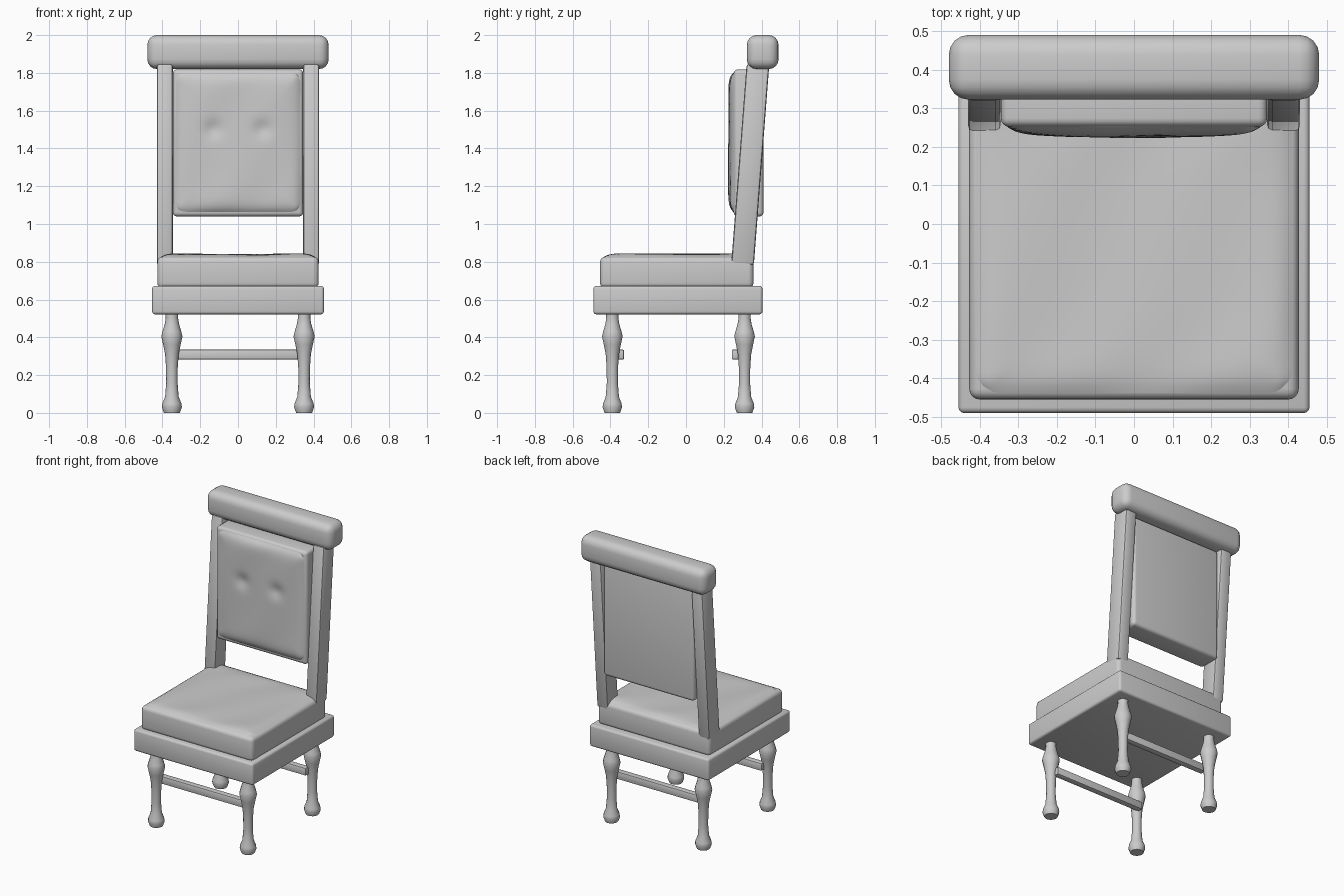
import bpy, bmesh, math
from mathutils import Matrix, Vector

if "Cube" in bpy.data.objects:
    bpy.data.objects.remove(bpy.data.objects["Cube"])


def finish(bm, name, angle=35):
    bmesh.ops.recalc_face_normals(bm, faces=bm.faces)
    me = bpy.data.meshes.new(name)
    bm.to_mesh(me)
    bm.free()
    ob = bpy.data.objects.new(name, me)
    bpy.context.collection.objects.link(ob)
    bpy.ops.object.select_all(action='DESELECT')
    ob.select_set(True)
    bpy.context.view_layer.objects.active = ob
    bpy.ops.object.shade_smooth_by_angle(angle=math.radians(angle))
    return ob


def box(name, x, y, z, bevel, seg=3, tilt=0):
    """Rounded box spanning the (min, max) ranges, optionally tilted about x."""
    bm = bmesh.new()
    bmesh.ops.create_cube(bm, size=1)
    size = [b - a for a, b in (x, y, z)]
    bmesh.ops.scale(bm, vec=size, verts=bm.verts)
    bmesh.ops.bevel(bm, geom=bm.edges[:], offset=bevel, segments=seg,
                    profile=0.5, affect='EDGES')
    ob = finish(bm, name)
    ob.location = [(a + b) / 2 for a, b in (x, y, z)]
    ob.rotation_euler.x = tilt
    return ob


def padding(name, w, h, r, height, matrix, n=44):
    """Upholstered sheet with rounded corners and a puffed surface."""
    bm = bmesh.new()
    bmesh.ops.create_grid(bm, x_segments=n, y_segments=n, size=1)
    for v in bm.verts:
        u, t = v.co.x, v.co.y
        x, y = u * w, t * h
        dx, dy = (abs(x) - w + r) / r, (abs(y) - h + r) / r
        if dx > 0 and dy > 0:
            x = math.copysign(w - r + r * dx * math.sqrt(1 - dy * dy / 2), x)
            y = math.copysign(h - r + r * dy * math.sqrt(1 - dx * dx / 2), y)
        edge = 1 - max(abs(u), abs(t)) ** 14
        v.co = (x, y, height(x, y) * edge)
    bmesh.ops.transform(bm, matrix=matrix, verts=bm.verts)
    ob = finish(bm, name, 60)
    return ob


def wrinkle(x, y):
    return 0.0022 * math.sin(16 * (x - y) + 2 * math.sin(5 * y))


def back_height(x, y):
    puff = 0.02 + 0.012 * (1 - (x / 0.34) ** 2) + wrinkle(x, y)
    for bx in (-0.13, 0.13):
        puff -= 0.016 * math.exp(-((x - bx) ** 2 + (y - 0.07) ** 2) / 0.0022)
    return puff


def seat_height(x, y):
    return 0.014 + 0.006 * (x / 0.4) ** 2 + wrinkle(x, y)


# Seat frame and cushion
box("seat_frame", (-0.455, 0.455), (-0.49, 0.405), (0.522, 0.672), 0.015)
box("seat_cushion", (-0.427, 0.427), (-0.455, 0.357), (0.66, 0.827), 0.028, 4)
padding("seat_padding", 0.41, 0.388, 0.06, seat_height,
        Matrix.Translation((0, -0.05, 0.825)))

# Backrest panel, upright between the leaning posts
box("back_panel", (-0.345, 0.345), (0.252, 0.41), (1.04, 1.818), 0.022, 4)
padding("back_padding", 0.335, 0.375, 0.06, back_height,
        Matrix.Translation((0, 0.257, 1.432)) @ Matrix.Rotation(math.pi / 2, 4, 'X'))

# Top rail
box("top_rail", (-0.48, 0.48), (0.322, 0.49), (1.82, 2.0), 0.052, 4)

# Turned leg profile: radius, height
PROFILE = [(0.0, 0.0), (0.042, 0.0), (0.053, 0.03), (0.05, 0.05), (0.036, 0.085),
           (0.03, 0.16), (0.031, 0.24), (0.036, 0.31), (0.046, 0.36), (0.056, 0.405),
           (0.05, 0.43), (0.038, 0.47), (0.033, 0.5), (0.034, 0.535), (0.0, 0.535)]


def leg(name, x, y):
    bm = bmesh.new()
    vs = [bm.verts.new((r, 0, z)) for r, z in PROFILE]
    es = [bm.edges.new(p) for p in zip(vs, vs[1:])]
    bmesh.ops.spin(bm, geom=vs + es, cent=(0, 0, 0), axis=(0, 0, 1),
                   angle=2 * math.pi, steps=14)
    bmesh.ops.remove_doubles(bm, verts=bm.verts, dist=1e-4)
    finish(bm, name, 50).location = (x, y, 0)


# Back posts and legs, left and right
for side, s in (("left", -1), ("right", 1)):
    xs = sorted((s * 0.345, s * 0.43))
    box(side + "_back_post", xs, (0.28, 0.40), (0.785, 1.845), 0.014, 2,
        tilt=-math.radians(4.4))
    leg(side + "_front_leg", s * 0.35, -0.39)
    leg(side + "_back_leg", s * 0.35, 0.31)

# Stretchers between the legs
box("front_stretcher", (-0.345, 0.345), (-0.37, -0.328), (0.283, 0.335), 0.006, 2)
box("back_stretcher", (-0.345, 0.345), (0.243, 0.285), (0.283, 0.335), 0.006, 2)
